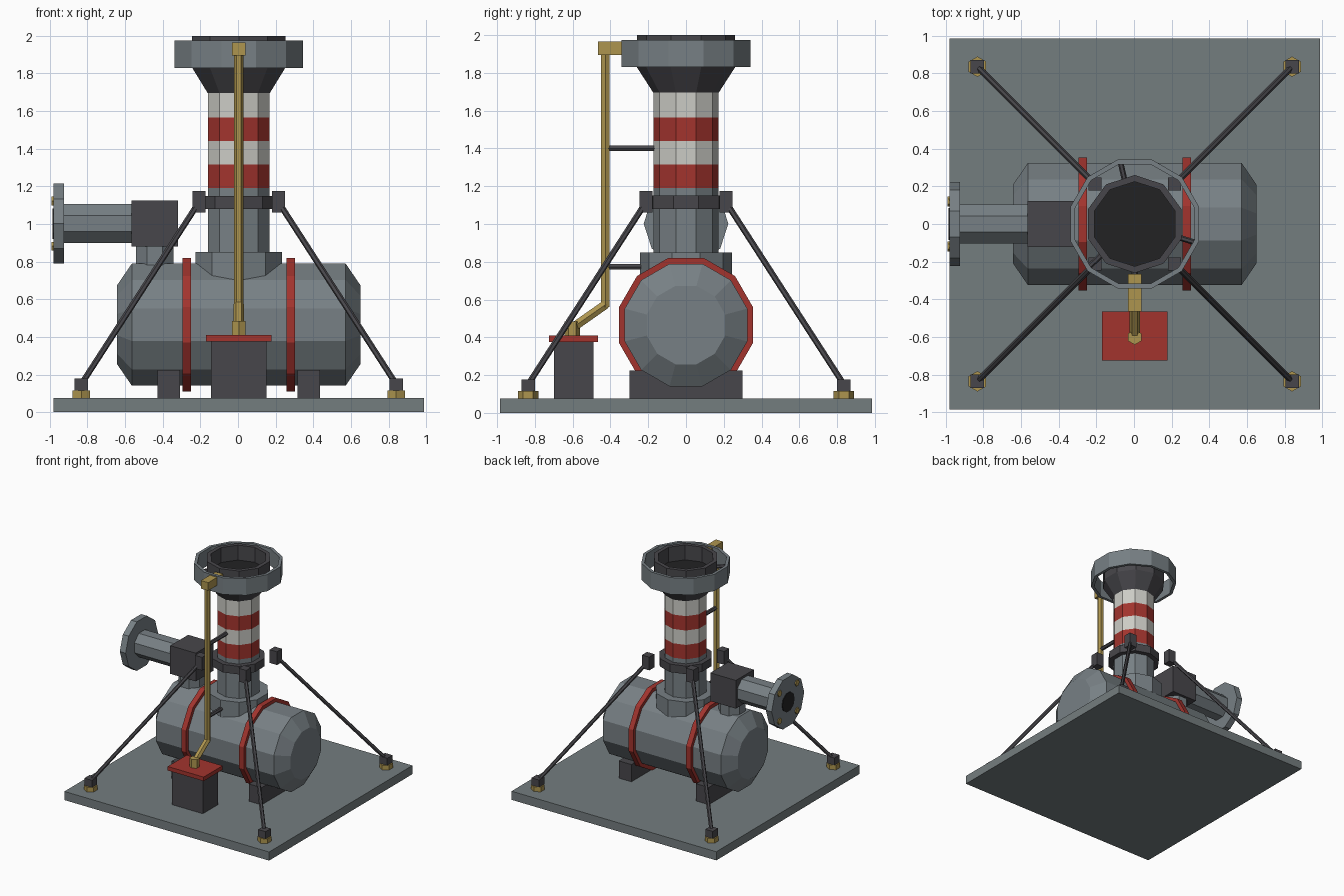
import bpy, bmesh, math
from mathutils import Vector, Matrix

if "Cube" in bpy.data.objects:
    bpy.data.objects.remove(bpy.data.objects["Cube"])

CX = 0.004  # shared centre of plate, tank and stack


def material(name, rgb):
    m = bpy.data.materials.new(name)
    m.diffuse_color = (*rgb, 1)
    m.use_nodes = True
    m.node_tree.nodes["Principled BSDF"].inputs["Base Color"].default_value = m.diffuse_color
    return m


STEEL = material("steel_grey", (0.185, 0.215, 0.232))
PLATE = material("plate_grey", (0.175, 0.205, 0.212))
DARK = material("dark_iron", (0.064, 0.062, 0.070))
RED = material("red_paint", (0.36, 0.034, 0.027))
WHITE = material("white_paint", (0.60, 0.60, 0.56))
BRASS = material("brass", (0.42, 0.30, 0.078))
BLACK = material("black_opening", (0.016, 0.016, 0.017))


def finish(name, bm, mats, rule=None):
    bmesh.ops.recalc_face_normals(bm, faces=bm.faces[:])
    if rule:
        for f in bm.faces:
            f.material_index = rule(f.calc_center_median())
    me = bpy.data.meshes.new(name)
    bm.to_mesh(me)
    bm.free()
    for m in mats:
        me.materials.append(m)
    ob = bpy.data.objects.new(name, me)
    bpy.context.collection.objects.link(ob)
    return ob


def box(name, x, y, z, mat):
    """Box from (min, max) pairs."""
    bm = bmesh.new()
    size = [b - a for a, b in (x, y, z)]
    mid = [(a + b) / 2 for a, b in (x, y, z)]
    bmesh.ops.create_cube(bm, size=1, matrix=Matrix.Translation(mid) @ Matrix.Diagonal((*size, 1)))
    return finish(name, bm, [mat])


def lathe(name, profile, n, mats, phase=0, axis='Z', at=(0, 0, 0), ring=False, rule=None, matrix=None):
    """Turned n-sided solid from (radius, height) points."""
    bm = bmesh.new()
    rows = []
    for r, h in profile:
        row = []
        for k in range(n):
            a = math.radians(phase) + math.tau * k / n
            c, s = r * math.cos(a), r * math.sin(a)
            co = Vector((c, s, h) if axis == 'Z' else (h, c, s)) + Vector(at)
            row.append(bm.verts.new(co))
        rows.append(row)
    pairs = list(zip(rows, rows[1:]))
    if ring:
        pairs.append((rows[-1], rows[0]))
    else:
        bm.faces.new(rows[0])
        bm.faces.new(rows[-1])
    for a, b in pairs:
        for k in range(n):
            j = (k + 1) % n
            bm.faces.new((a[k], a[j], b[j], b[k]))
    if matrix:
        bm.transform(matrix)
    return finish(name, bm, mats, rule)


def rod(name, p, q, r, mat, n=6):
    p, q = Vector(p), Vector(q)
    d = q - p
    mtx = Matrix.Translation(p) @ d.to_track_quat('Z', 'Y').to_matrix().to_4x4()
    return lathe(name, [(r, 0), (r, d.length)], n, [mat], matrix=mtx)


# Base plate
box("base_plate", (CX - .985, CX + .985), (-.985, .985), (0, .075), PLATE)

# Tank with tapered ends, red bands and saddles
TZ = 0.465
lathe("tank", [(.215, -.648), (.336, -.568), (.336, .568), (.215, .648)], 12, [STEEL], 15, 'X', (CX, 0, TZ))
for side, s in (("left", -1), ("right", 1)):
    x = CX + s * .277
    lathe(f"{side}_band", [(.367, -.023), (.367, .023)], 12, [RED], 15, 'X', (x, 0, TZ))
    x = CX + s * .372
    box(f"{side}_saddle", (x - .061, x + .061), (-.30, .30), (.075, .225), DARK)

# Stack with collar, painted stripes and guy collar
lathe("stack_base_collar", [(.243, .70), (.243, .85)], 10, [STEEL], 90, at=(CX, 0, 0))
levels = [.75, 1.19, 1.315, 1.44, 1.565, 1.70]
lathe("stack", [(.173, z) for z in levels], 10, [STEEL, RED, WHITE], 90, at=(CX, 0, 0),
      rule=lambda c: 0 if c.z < 1.19 else (1 if c.z < 1.315 or 1.44 < c.z < 1.565 else 2))
lathe("guy_collar", [(.215, 1.08), (.215, 1.15)], 10, [DARK], 90, at=(CX, 0, 0))

# Flared mouth with dark opening
lathe("stack_mouth", [(.173, 1.695), (.26, 1.83), (.26, 2.0), (.225, 2.0), (.225, 1.87)], 10,
      [DARK, BLACK], 90, at=(CX, 0, 0),
      rule=lambda c: 1 if abs(c.z - 1.87) < .01 and abs(c.x - CX) < .05 and abs(c.y) < .05 else 0)

# Outer ring and its struts
lathe("mouth_ring", [(.354, 1.83), (.354, 1.975), (.328, 1.975), (.328, 1.83)], 12, [STEEL], 15,
      at=(CX, 0, 0), ring=True)
for i in range(3):
    a = math.radians(-17 + 120 * i)
    c, s = math.cos(a), math.sin(a)
    rod(f"ring_strut_{i + 1}", (CX + .23 * c, .23 * s, 1.9), (CX + .335 * c, .335 * s, 1.9), .015, DARK)

# Guy rods with clamps and anchors
for sx in (-1, 1):
    for sy in (-1, 1):
        tag = ("left" if sx < 0 else "right") + ("_front" if sy < 0 else "_back")
        x, y = CX + sx * .212, sy * .212
        box(f"{tag}_clamp", (x - .035, x + .035), (y - .035, y + .035), (1.06, 1.175), DARK)
        ax, ay = CX + sx * .836, sy * .836
        lathe(f"{tag}_anchor_nut", [(.054, .07), (.054, .115)], 6, [BRASS], 90, at=(ax, ay, 0))
        box(f"{tag}_anchor_block", (ax - .036, ax + .036), (ay - .036, ay + .036), (.115, .178), DARK)
        rod(f"{tag}_guy_rod", (x, y, 1.115), (ax, ay, .15), .016, DARK)

# Side inlet: riser, elbow, pipe, flange, bore and bolts
EX = -0.443
lathe("inlet_riser", [(.108, .70), (.108, .89)], 8, [STEEL], 22.5, at=(EX, 0, 0))
box("inlet_elbow", (EX - .123, EX + .123), (-.123, .123), (.88, 1.125), DARK)
lathe("inlet_pipe", [(.112, -.94), (.112, -.55)], 8, [STEEL], 22.5, 'X', (0, 0, 1.002))
lathe("inlet_flange", [(.224, -.981), (.224, -.925)], 10, [STEEL], 0, 'X', (0, 0, 1.002))
lathe("inlet_bore", [(.085, -.987), (.085, -.975)], 10, [BLACK], 0, 'X', (0, 0, 1.002))
for i in range(4):
    a = math.radians(45 + 90 * i)
    lathe(f"flange_bolt_{i + 1}", [(.027, -.99), (.027, -.97)], 6, [BRASS], 0, 'X',
          (0, .17 * math.cos(a), 1.002 + .17 * math.sin(a)))

# Control box with lid
box("control_box", (CX - .148, CX + .148), (-.70, -.49), (.075, .38), DARK)
box("control_box_lid", (CX - .173, CX + .173), (-.725, -.465), (.375, .41), RED)

# Brass feed pipe, outlet block and wall brackets
PY = -0.427
lathe("feed_fitting", [(.04, .40), (.04, .485)], 6, [BRASS], 90, at=(CX, -.602, 0))
rod("feed_pipe_slope", (CX, -.602, .45), (CX, PY + .003, .575), .027, BRASS)
lathe("feed_pipe_riser", [(.026, .56), (.026, 1.91)], 6, [BRASS], 0, at=(CX, PY, 0))
box("feed_outlet_block", (CX - .035, CX + .035), (-.465, -.265), (1.895, 1.965), BRASS)
for name, z, end in (("lower", .773, -.22), ("upper", 1.40, -.15)):
    rod(f"{name}_pipe_bracket", (CX, PY, z), (CX, end, z), .017, DARK)
